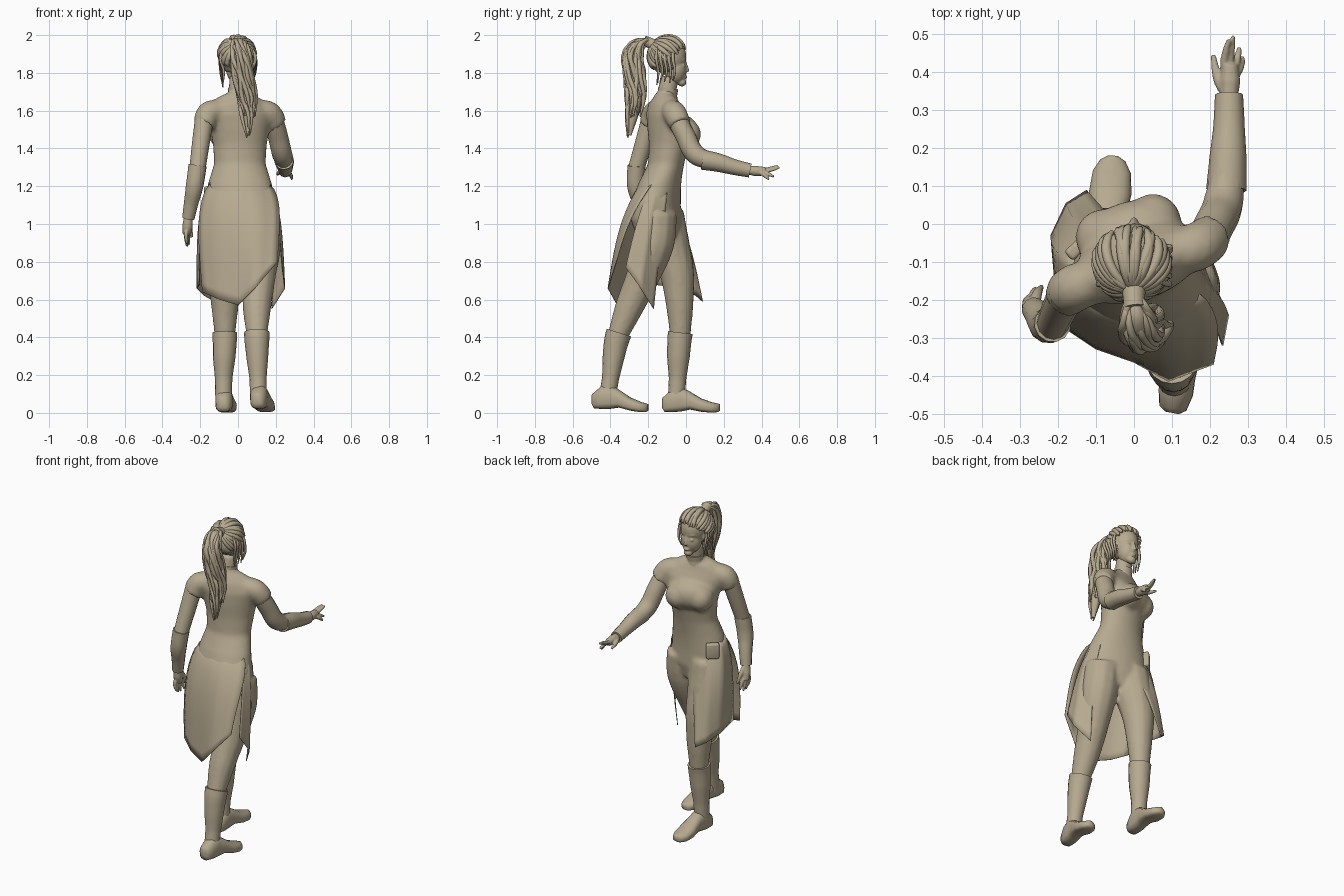
import bpy, bmesh, math, random
from mathutils import Vector, Matrix

random.seed(4)
if "Cube" in bpy.data.objects:
    bpy.data.objects.remove(bpy.data.objects["Cube"])

clay = bpy.data.materials.new("warm_tan")
clay.use_nodes = True
TAN = (0.47, 0.40, 0.28, 1)
clay.diffuse_color = TAN
clay.node_tree.nodes["Principled BSDF"].inputs["Base Color"].default_value = TAN


def add_mesh(name, mesh):
    mesh.materials.clear()
    mesh.materials.append(clay)
    for p in mesh.polygons:
        p.use_smooth = True
    ob = bpy.data.objects.new(name, mesh)
    bpy.context.scene.collection.objects.link(ob)
    return ob


def from_bm(name, bm):
    bmesh.ops.recalc_face_normals(bm, faces=bm.faces)
    me = bpy.data.meshes.new(name)
    bm.to_mesh(me)
    bm.free()
    return add_mesh(name, me)


def tube(name, pts, res=4):
    """Smooth round limb or lock through (x, y, z, radius) points."""
    cu = bpy.data.curves.new(name, 'CURVE')
    cu.dimensions, cu.bevel_depth, cu.bevel_resolution = '3D', 1.0, res
    cu.use_fill_caps, cu.resolution_u = True, 6
    sp = cu.splines.new('BEZIER')
    sp.bezier_points.add(len(pts) - 1)
    for b, p in zip(sp.bezier_points, pts):
        b.co, b.radius = p[:3], p[3]
        b.handle_left_type = b.handle_right_type = 'AUTO'
    tmp = bpy.data.objects.new(name + "_path", cu)
    bpy.context.scene.collection.objects.link(tmp)
    deps = bpy.context.evaluated_depsgraph_get()
    me = bpy.data.meshes.new_from_object(tmp.evaluated_get(deps))
    bpy.data.objects.remove(tmp)
    return add_mesh(name, me)


def ball(name, loc, size, turn=0):
    bm = bmesh.new()
    m = Matrix.Translation(loc) @ Matrix.Rotation(turn, 4, 'Z') @ Matrix.Diagonal((*size, 1))
    bmesh.ops.create_uvsphere(bm, u_segments=24, v_segments=16, radius=1, matrix=m)
    return from_bm(name, bm)


def skin_rings(name, rings):
    bm = bmesh.new()
    loops = [[bm.verts.new(p) for p in r] for r in rings]
    n = len(loops[0])
    for a, b in zip(loops, loops[1:]):
        for i in range(n):
            bm.faces.new((a[i], a[(i + 1) % n], b[(i + 1) % n], b[i]))
    bm.faces.new(loops[0])
    bm.faces.new(loops[-1])
    return from_bm(name, bm)


def blend(name, parts, voxel, rounds):
    """Fuse overlapping parts into one smooth skin."""
    with bpy.context.temp_override(active_object=parts[0], selected_editable_objects=parts,
                                   selected_objects=parts, object=parts[0]):
        bpy.ops.object.join()
    ob = parts[0]
    ob.name = name
    rm = ob.modifiers.new("fuse", 'REMESH')
    rm.mode, rm.voxel_size, rm.use_smooth_shade = 'VOXEL', voxel, True
    sm = ob.modifiers.new("soften", 'SMOOTH')
    sm.factor, sm.iterations = 0.5, rounds


# Torso: x, y, z, half width, half depth, twist in degrees
SECTIONS = [(.01, -.155, .93, .15, .10, -14), (.015, -.16, 1.02, .197, .128, -14),
            (.01, -.16, 1.12, .195, .128, -12), (.01, -.137, 1.22, .168, .112, -5),
            (.01, -.105, 1.32, .137, .096, 4), (.01, -.09, 1.42, .144, .105, 10),
            (.01, -.09, 1.5, .16, .11, 16), (.01, -.105, 1.58, .18, .095, 18),
            (.0, -.115, 1.635, .155, .075, 18), (.0, -.11, 1.67, .09, .06, 12)]
rings = []
for x, y, z, rx, ry, rot in SECTIONS:
    turn = Matrix.Rotation(math.radians(rot), 3, 'Z')
    rings.append([Vector((x, y, z)) + turn @ Vector((rx * math.cos(i * math.pi / 16),
                 ry * math.sin(i * math.pi / 16), 0)) for i in range(32)])
body = [skin_rings("body", rings),
        ball("chest", (-.015, -.02, 1.49), (.142, .078, .088), .3),
        ball("bust_r", (-.08, -.035, 1.475), (.075, .075, .077), .3),
        ball("bust_l", (.05, .005, 1.475), (.075, .075, .077), .3),
        tube("shoulder_slope", [(-.15, -.155, 1.6, .04), (-.06, -.135, 1.645, .045), (0, -.12, 1.66, .05),
                                (.06, -.095, 1.645, .045), (.15, -.065, 1.6, .04)]),
        tube("neck", [(0, -.115, 1.62, .06), (0, -.1, 1.7, .05), (0, -.085, 1.78, .048)]),
        ball("seat_r", (-.07, -.17, 1.06), (.1, .1, .12)),
        ball("seat_l", (.09, -.185, 1.06), (.1, .1, .12)),
        tube("thigh_r", [(-.075, -.12, 1.06, .11), (-.08, -.09, .9, .11), (-.075, -.05, .75, .094),
                         (-.07, -.035, .6, .077), (-.07, -.03, .4, .055)]),
        tube("thigh_l", [(.11, -.155, 1.06, .11), (.12, -.17, .9, .11), (.11, -.23, .72, .09),
                         (.1, -.3, .56, .077), (.1, -.365, .4, .055)]),
        tube("cap_sleeve_r", [(-.1, -.15, 1.6, .06), (-.155, -.168, 1.585, .065), (-.18, -.19, 1.525, .06)]),
        tube("cap_sleeve_l", [(.1, -.08, 1.6, .06), (.165, -.06, 1.585, .065), (.205, -.03, 1.525, .06)])]
blend("bodysuit", body, .011, 9)
tube("collar", [(0, -.105, 1.655, .062), (0, -.098, 1.69, .052), (0, -.094, 1.72, .053)], 6)

# Arms and long gloves
tube("right_upper_arm", [(-.175, -.18, 1.58, .05), (-.195, -.22, 1.44, .047), (-.215, -.265, 1.29, .043)])
tube("right_forearm_sleeve", [(-.214, -.262, 1.31, .049), (-.23, -.265, 1.2, .047),
                              (-.25, -.24, 1.1, .038), (-.263, -.225, 1.03, .033)])
tube("left_upper_arm", [(.18, -.06, 1.58, .052), (.21, -.005, 1.47, .053), (.235, .055, 1.365, .053),
                        (.245, .13, 1.335, .046)])
tube("left_forearm_sleeve", [(.243, .09, 1.34, .053), (.247, .17, 1.325, .049),
                             (.25, .26, 1.3, .041), (.25, .34, 1.283, .037)])

# Hands: a palm with tapered fingers
def hand(side, wrist, palm, knuckles, tips, thumb):
    parts = [tube(side + "_hand", [(*wrist, .023), (*palm, .028), (*knuckles[1], .022)])]
    for k, t in zip(knuckles, tips):
        mid = (Vector(k) + Vector(t)) / 2 + (Vector(k) - Vector(palm)) * .15
        parts.append(tube("finger", [(*palm, .014), (*k, .012), (*mid, .0095), (*t, .006)], 2))
    parts.append(tube("thumb", [(*wrist, .015), (*thumb[0], .014), (*thumb[1], .007)], 2))
    blend(side + "_hand", parts, .004, 3)

hand("left", (.25, .33, 1.285), (.252, .375, 1.28),
     [(.238, .415, 1.285), (.252, .42, 1.28), (.266, .415, 1.272), (.275, .405, 1.265)],
     [(.25, .485, 1.308), (.262, .495, 1.3), (.278, .465, 1.25), (.285, .44, 1.235)],
     [(.222, .38, 1.275), (.208, .445, 1.262)])
hand("right", (-.263, -.225, 1.04), (-.268, -.217, .985),
     [(-.266, -.19, .95), (-.272, -.205, .945), (-.275, -.222, .945), (-.275, -.238, .95)],
     [(-.258, -.17, .89), (-.268, -.19, .88), (-.27, -.212, .882), (-.268, -.23, .895)],
     [(-.255, -.185, .985), (-.243, -.165, .93)])

# Boots: shaft with a folded top edge, and a shoe swept heel to toe
def boot(side, shaft, heel, toe, lift):
    tube(side + "_boot_shaft", shaft, 6)
    heel, toe = Vector(heel), Vector(toe)
    along = toe - heel
    across = Vector((along.y, -along.x, 0)).normalized()
    shoe = []
    for t, w, h, sole in ((0, .018, .055, .02), (.04, .036, .085, 0), (.18, .046, .125, 0),
                          (.32, .044, .13, .004), (.48, .046, .095, .015), (.68, .056, .07, .004),
                          (.86, .05, .056, 0), (.96, .033, .045, .004), (1, .012, .034, .012)):
        base = heel + along * t
        low = sole + lift * (1 - t)
        ring = []
        for i in range(20):
            a = i * math.pi / 10
            c, s = math.cos(a), math.sin(a)
            up = low + (h / 2) * (1 + math.copysign(abs(s) ** (.5 if s < 0 else 1), s))
            ring.append(base + across * w * math.copysign(abs(c) ** .8, c) + Vector((0, 0, up)))
        shoe.append(ring)
    skin_rings(side + "_shoe", shoe)

boot("right", [(-.07, -.03, .425, .066), (-.07, -.034, .39, .064), (-.073, -.04, .3, .06),
               (-.076, -.045, .18, .046), (-.076, -.052, .07, .044)], (-.078, -.125, 0), (-.055, .18, 0), .005)
boot("left", [(.1, -.355, .425, .068), (.1, -.366, .39, .066), (.102, -.383, .3, .058),
              (.106, -.4, .18, .045), (.108, -.42, .07, .044)], (.1, -.497, 0), (.155, -.2, 0), .025)

# Skirt: cloth panels hung between a waist line tucked into the hips and a hem line
def along_line(pts, t):
    f = min(t * (len(pts) - 1), len(pts) - 1.0001)
    i = int(f)
    return Vector(pts[i]).lerp(Vector(pts[i + 1]), f - i)

def panel(name, top, hem, flare, n=12):
    bm = bmesh.new()
    grid = []
    for r in range(n + 1):
        v = r / n
        row = []
        for c in range(n + 1):
            p = along_line(top, c / n).lerp(along_line(hem, c / n), v)
            out = Vector((p.x - .01, p.y + .14, 0)).normalized()
            row.append(bm.verts.new(p + out * flare * math.sin(math.pi * v ** .65)))
        grid.append(row)
    for a, b in zip(grid, grid[1:]):
        for i in range(n):
            bm.faces.new((a[i], a[i + 1], b[i + 1], b[i]))
    ob = from_bm(name, bm)
    ob.modifiers.new("cloth", 'SOLIDIFY').thickness = .004

panel("back_skirt_panel",
      [(-.145, -.165, 1.22), (-.08, -.21, 1.22), (.0, -.235, 1.22), (.08, -.225, 1.22), (.16, -.175, 1.22)],
      [(-.19, -.27, .64), (-.1, -.33, .6), (0, -.365, .57), (.09, -.415, .66), (.21, -.37, .8)], .05)
panel("left_skirt_panel",
      [(.155, -.19, 1.2), (.178, -.16, 1.19), (.16, -.1, 1.18)],
      [(.235, -.32, .77), (.25, -.24, .66), (.18, -.17, .55)], .025)
panel("right_skirt_panel",
      [(-.01, -.06, 1.05), (-.1, -.06, 1.14), (-.16, -.1, 1.19), (-.15, -.17, 1.22)],
      [(-.125, .09, .59), (-.18, .055, .62), (-.22, -.03, .66), (-.205, -.18, .68)], .03)

# Belt pouch
bm = bmesh.new()
bmesh.ops.create_cube(bm, size=1, matrix=Matrix.Translation((-.145, -.06, 1.15))
                      @ Matrix.Rotation(.75, 4, 'Z') @ Matrix.Diagonal((.075, .035, .095, 1)))
pouch = from_bm("belt_pouch", bm)
bev = pouch.modifiers.new("round", 'BEVEL')
bev.width, bev.segments = .01, 3

# Head with features fused into one skin
face = [ball("head", (0, -.088, 1.885), (.076, .09, .1)),
        ball("cheeks", (0, -.055, 1.815), (.062, .058, .075)),
        ball("chin", (0, -.022, 1.75), (.028, .024, .022)),
        ball("brow", (0, -.02, 1.868), (.048, .02, .016)),
        tube("nose", [(0, -.006, 1.862, .007), (0, .005, 1.825, .009), (0, .01, 1.805, .011)], 3),
        ball("lips", (0, -.004, 1.777), (.021, .012, .009))]
for s in (-1, 1):
    face.append(ball("ear", (s * .072, -.085, 1.84), (.01, .02, .032)))
    face.append(ball("eyelid", (s * .029, -.011, 1.84), (.015, .009, .008)))
blend("head", face, .005, 5)

# Hair: scalp cap, combed locks, ponytail and loose strands
CENTRE, SIZE = Vector((-.005, -.095, 1.885)), Vector((.093, .098, .102))
bm = bmesh.new()
bmesh.ops.create_uvsphere(bm, u_segments=32, v_segments=24, radius=1,
                          matrix=Matrix.Translation(CENTRE) @ Matrix.Diagonal((*SIZE, 1)))
bare = [v for v in bm.verts if (v.co.z < 1.93 and v.co.y > -.06) or v.co.z < 1.8]
bmesh.ops.delete(bm, geom=bare, context='VERTS')
from_bm("hair_cap", bm)

def on_scalp(d, k):
    d = d.normalized() * k
    return CENTRE + Vector((d.x * SIZE.x, d.y * SIZE.y, d.z * SIZE.z))

knot = Vector((0, -.8, .66)).normalized()
for i in range(34):
    a = -math.pi + (i + .5) * math.pi / 17
    edge = Vector((math.sin(a), math.cos(a), .65 * math.cos(a) - .15 + random.uniform(-.1, .1)))
    edge.normalize()
    sway = Vector((random.uniform(-.12, .12), 0, 0))
    pts = []
    for k in range(6):
        t = k / 5
        p = on_scalp(edge.lerp(knot, t) + sway * math.sin(math.pi * t), 1.0 + .03 * math.sin(3 * t)
                     + random.uniform(-.01, .02))
        pts.append((*p, (.006, .012, .014, .013, .011, .007)[k]))
    tube("combed_lock", pts, 2)

tube("hair_tie", [(0, -.165, 1.945, .032), (.0, -.2, 1.962, .028), (.002, -.22, 1.968, .03)], 5)
SPINE = [(.0, -.19, 1.962, .01), (.006, -.24, 1.96, .033), (.015, -.28, 1.9, .045),
         (.026, -.277, 1.79, .05), (.045, -.268, 1.68, .045), (.052, -.28, 1.58, .036),
         (.055, -.298, 1.47, .012)]
tube("ponytail_core", [(x, y, z, r * .8) for x, y, z, r in SPINE], 4)
for i in range(22):
    a = i * math.tau / 22
    stop = random.choice((5, 6, 6, 7))
    pts = []
    for k, (x, y, z, r) in enumerate(SPINE[:stop]):
        turn = a + .3 * k + random.uniform(-.35, .35)
        thick = .004 if k == stop - 1 else .005 + r * .15
        reach = r * random.uniform(.85, 1.1)
        pts.append((x + reach * math.cos(turn), y + reach * math.sin(turn), z + random.uniform(-.015, .015), thick))
    tube("ponytail_lock", pts, 2)
for s in (-1, 1):
    for i in range(5):
        y = -.065 - .022 * i
        tube("loose_strand", [(s * .07, y, 1.94, .005), (s * .092, y - .005, 1.88, .009),
                              (s * (.092 - .004 * i), y + .006, 1.81, .007),
                              (s * .08, y + random.uniform(-.012, .012), 1.74 + random.uniform(-.02, .03), .003)], 2)
